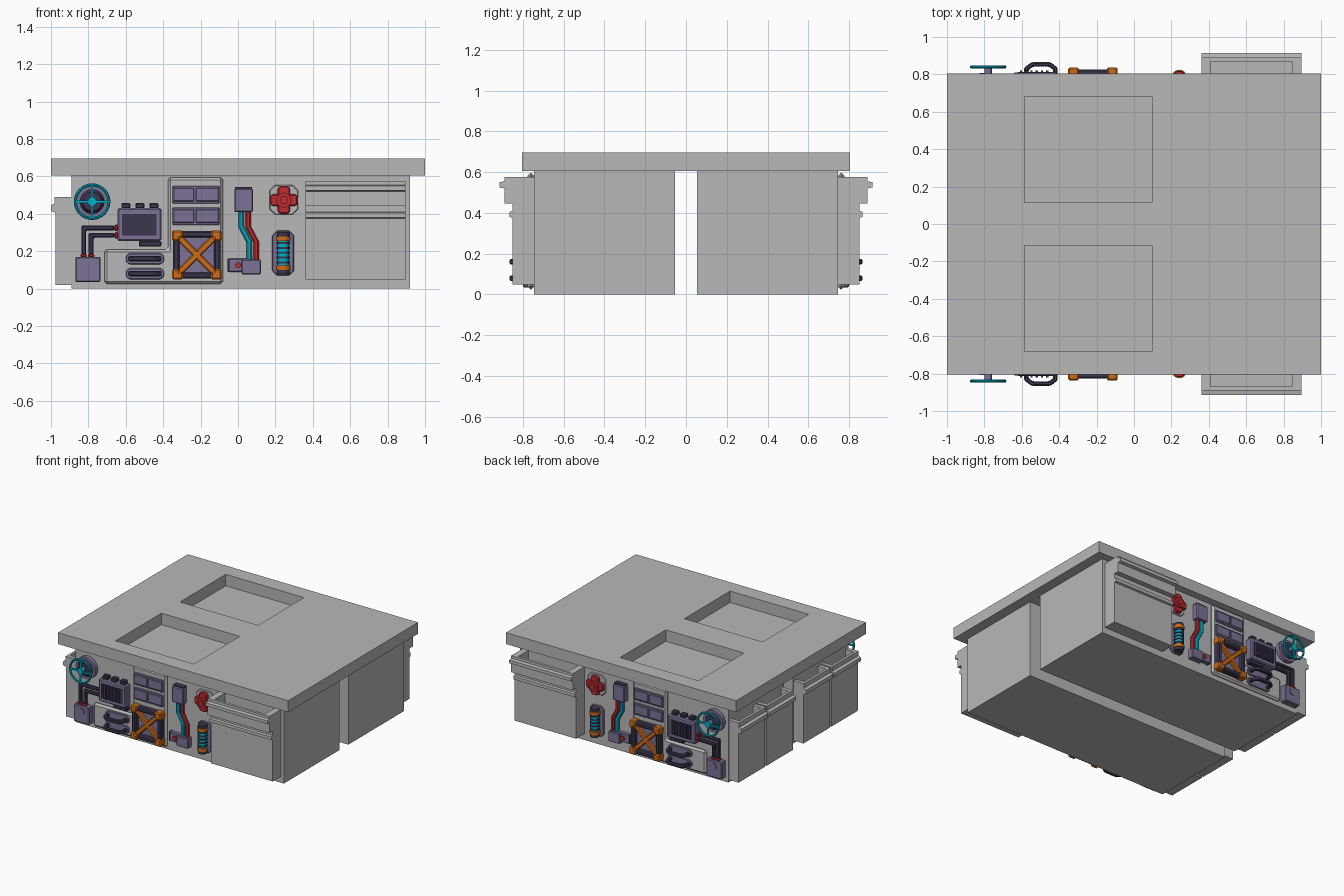
import bpy, bmesh, math
from mathutils import Matrix, Vector

if "Cube" in bpy.data.objects:
    bpy.data.objects.remove(bpy.data.objects["Cube"])

WALL = 0.745  # distance of the cabinet face from the centre


def material(name, rgb):
    m = bpy.data.materials.new(name)
    m.use_nodes = True
    m.diffuse_color = (*rgb, 1)
    m.node_tree.nodes["Principled BSDF"].inputs["Base Color"].default_value = (*rgb, 1)
    return m


GREY = material("concrete grey", (0.48, 0.48, 0.48))
PURPLE = material("purple grey metal", (0.2, 0.17, 0.3))
DARK = material("dark violet metal", (0.045, 0.037, 0.075))
TEAL = material("teal paint", (0.0, 0.45, 0.6))
ORANGE = material("orange paint", (0.62, 0.15, 0.01))
RED = material("red paint", (0.52, 0.025, 0.03))


def finish(name, bm, mat, bevel=0, mirror=True, smooth=False):
    """Turn a bmesh into an object, mirrored from front to back."""
    bmesh.ops.recalc_face_normals(bm, faces=bm.faces)
    mesh = bpy.data.meshes.new(name)
    bm.to_mesh(mesh)
    bm.free()
    mesh.materials.append(mat)
    obj = bpy.data.objects.new(name, mesh)
    bpy.context.collection.objects.link(obj)
    if smooth:
        bpy.ops.object.select_all(action="DESELECT")
        obj.select_set(True)
        bpy.context.view_layer.objects.active = obj
        bpy.ops.object.shade_smooth_by_angle()
    if bevel:
        b = obj.modifiers.new("Bevel", "BEVEL")
        b.width, b.segments, b.limit_method = bevel, 1, "ANGLE"
    if mirror:
        m = obj.modifiers.new("Mirror", "MIRROR")
        m.use_axis = (False, True, False)
        m.use_mirror_merge = False
    return obj


def extrude(bm, points, offset):
    """Close a polygon of 3D points and extrude it by an offset."""
    face = bm.faces.new([bm.verts.new(p) for p in points])
    new = bmesh.ops.extrude_face_region(bm, geom=[face], use_keep_orig=True)
    verts = [v for v in new["geom"] if isinstance(v, bmesh.types.BMVert)]
    bmesh.ops.translate(bm, verts=verts, vec=offset)


def plate(name, outlines, d0, d1, mat, bevel=0):
    """Outlines in x and z, standing off the cabinet face from d0 to d1."""
    bm = bmesh.new()
    for pts in outlines:
        extrude(bm, [(x, -WALL - d0, z) for x, z in pts], (0, d0 - d1, 0))
    return finish(name, bm, mat, bevel)


def rect(x0, x1, z0, z1, c=0):
    """Rectangle outline, optionally with cut corners."""
    if not c:
        return [(x0, z0), (x1, z0), (x1, z1), (x0, z1)]
    return [(x0 + c, z0), (x1 - c, z0), (x1, z0 + c), (x1, z1 - c),
            (x1 - c, z1), (x0 + c, z1), (x0, z1 - c), (x0, z0 + c)]


def strip(path, w):
    """Outline of a path of constant width with mitred corners."""
    p = [Vector(q) for q in path]
    left, right = [], []
    for i, q in enumerate(p):
        a = (q - p[i - 1]).normalized() if i else (p[1] - q).normalized()
        b = (p[i + 1] - q).normalized() if i < len(p) - 1 else a
        n = Vector((-a.y - b.y, a.x + b.x)).normalized()
        n *= w / 2 / n.dot(Vector((-a.y, a.x)))
        left.append(tuple(q + n))
        right.append(tuple(q - n))
    return left + right[::-1]


def disc(name, x, z, r, d0, d1, mat, r2=None, sides=24):
    """Round part facing outward."""
    bm = bmesh.new()
    m = Matrix.Translation((x, -WALL - (d0 + d1) / 2, z)) @ Matrix.Rotation(math.pi / 2, 4, "X")
    bmesh.ops.create_cone(bm, cap_ends=True, segments=sides, radius1=r,
                          radius2=r if r2 is None else r2, depth=d1 - d0, matrix=m)
    return finish(name, bm, mat, smooth=True)


def rods(name, spans, x, d, r, mat):
    """Upright cylinders stacked on one axis, one for each height span."""
    bm = bmesh.new()
    for z0, z1 in spans:
        bmesh.ops.create_cone(bm, cap_ends=True, segments=16, radius1=r, radius2=r, depth=z1 - z0,
                              matrix=Matrix.Translation((x, -WALL - d, (z0 + z1) / 2)))
    return finish(name, bm, mat, smooth=True)


def drawer(name, profile, wall, floor, start, width, place):
    """Open-topped bin: a hollow section between two solid ends."""
    bm = bmesh.new()
    top_out, top = profile[-1]
    trough = [(top_out - 0.02, top), (top_out - 0.02, floor), (0, floor)]
    for pts, s, w in ((profile + [(0, top)], start, wall),
                      (profile + trough, start + wall, width - 2 * wall),
                      (profile + [(0, top)], start + width - wall, wall)):
        p0, p1 = Vector(place(0, s, 0)), Vector(place(0, s + w, 0))
        extrude(bm, [place(d, s, z) for d, z in pts], p1 - p0)
    return finish(name, bm, GREY)


# Roof slab with two square pits
xs, ys = (-1, -0.585, 0.095, 1), (-0.805, -0.683, -0.115, 0.115, 0.683, 0.805)
bm = bmesh.new()
grid = [[bm.verts.new((x, y, 0.605)) for y in ys] for x in xs]
cells = [bm.faces.new((grid[i][j], grid[i + 1][j], grid[i + 1][j + 1], grid[i][j + 1]))
         for i in range(3) for j in range(5) if not (i == 1 and j in (1, 3))]
top = bmesh.ops.extrude_face_region(bm, geom=cells, use_keep_orig=True)["geom"]
bmesh.ops.translate(bm, verts=[v for v in top if isinstance(v, bmesh.types.BMVert)], vec=(0, 0, 0.09))
finish("roof_slab", bm, GREY, mirror=False)

# Cabinet blocks
plate("cabinet_block", [rect(-0.89, 0.92, 0, 0.605)], 0.055 - WALL, 0, GREY)

# Large bins on the long sides
big = [(0, .05), (.105, .05), (.105, .375), (.12, .38), (.12, .405), (.105, .41), (.105, .445),
       (.145, .445), (.145, .52), (.17, .525), (.17, .55), (.145, .555), (.145, .575)]
drawer("large_bin", big, 0.05, 0.45, 0.36, 0.535, lambda d, s, z: (s, -WALL - d, z))

# Small bins on the short side
small = [(0, .02), (.085, .02), (.085, .405), (.11, .415), (.11, .445), (.09, .455), (.09, .49)]
for label, start in (("inner", 0.065), ("outer", 0.41)):
    drawer(label + "_small_bin", small, 0.03, 0.42, start, 0.33, lambda d, s, z: (-0.89 - d, -s, z))

# Raised corner-shaped panel
ell = [(-.715, .025), (-.08, .025), (-.08, .595), (-.375, .595), (-.375, .21), (-.715, .21)]
plate("corner_panel", [ell], 0, 0.032, GREY, 0.014)

# Valve wheel
disc("valve_base", -0.78, 0.465, 0.085, 0, 0.035, PURPLE)
disc("valve_collar", -0.78, 0.465, 0.065, 0.035, 0.06, DARK, 0.05)
disc("valve_stem", -0.78, 0.465, 0.02, 0.06, 0.1, PURPLE)
disc("valve_hub", -0.78, 0.465, 0.024, 0.088, 0.102, TEAL)
plate("valve_spokes", [rect(-.87, -.69, .459, .471), rect(-.786, -.774, .375, .555)], 0.09, 0.1, TEAL)
bpy.ops.mesh.primitive_torus_add(major_radius=0.09, minor_radius=0.008, major_segments=32, minor_segments=8)
rim = bpy.context.object
rim.name = "valve_rim"
rim.data.transform(Matrix.Translation((-0.78, -WALL - 0.095, 0.465)) @ Matrix.Rotation(math.pi / 2, 4, "X"))
rim.data.materials.append(TEAL)
bpy.ops.object.shade_smooth_by_angle()
mod = rim.modifiers.new("Mirror", "MIRROR")
mod.use_axis = (False, True, False)
mod.use_mirror_merge = False

# Radiator with caps and grille
plate("radiator", [rect(-.645, -.41, .255, .43)], 0, 0.065, PURPLE, 0.008)
plate("radiator_caps", [rect(x - .024, x + .024, .43, .458) for x in (-.6, -.525, -.45)]
      + [rect(-.53, -.41, .225, .255)], 0.01, 0.05, DARK, 0.005)
plate("radiator_grille", [rect(-.62, -.435, .285, .4)], 0.065, 0.069, DARK)
plate("radiator_slats", [rect(x / 1000, x / 1000 + .012, .29, .395) for x in range(-610, -445, 28)],
      0.069, 0.077, DARK)

# Bent pipes down to the junction box
bends = [[(-.66, .325), (-.825, .325), (-.825, .18)], [(-.66, .285), (-.785, .285), (-.785, .18)]]
plate("bent_pipes", [strip(p, .026) for p in bends], 0.015, 0.041, DARK, 0.007)
plate("pipe_collars", [rect(-.66, -.643, z - .017, z + .017) for z in (.285, .325)]
      + [rect(x - .017, x + .017, .168, .185) for x in (-.825, -.785)], 0.011, 0.046, RED, 0.005)
plate("junction_box", [rect(-.87, -.735, .035, .17)], 0, 0.055, PURPLE, 0.006)
disc("junction_knob", -0.8, 0.125, 0.026, 0.055, 0.062, PURPLE)

# Twin grab handles
plate("handle_bases", [rect(-.6, -.395, z - .03, z + .03, .018) for z in (.16, .08)],
      0.03, 0.045, PURPLE, 0.004)
bm = bmesh.new()
arch = [(-.575, .04), (-.575, .085), (-.545, .108), (-.45, .108), (-.42, .085), (-.42, .04)]
for z in (.16, .08):
    extrude(bm, [(x, -WALL - d, z - .014) for x, d in strip(arch, .024)], (0, 0, .028))
finish("handle_bars", bm, DARK, 0.006)

# Pair of louvre panels
for label, z in (("upper", .455), ("lower", .34)):
    plate(label + "_panel", [rect(-.35, -.1, z, z + .095)], 0.03, 0.042, PURPLE, 0.004)
    plate(label + "_panel_inset", [rect(-.345, -.235, z + .012, z + .083),
                                   rect(-.225, -.105, z + .012, z + .083)], 0.042, 0.05, PURPLE, 0.003)

# Cross-braced hatch
plate("hatch_back", [rect(-.34, -.1, .06, .3, .03)], 0.03, 0.045, PURPLE)
plate("hatch_frame", [rect(-.32, -.12, z - .017, z + .017) for z in (.07, .29)]
      + [rect(x - .017, x + .017, .08, .28) for x in (-.33, -.11)], 0.03, 0.08, DARK, 0.008)
corners = [strip([(-.22 + s * .075, .18 + t * .112), (-.22 + s * .112, .18 + t * .112),
                  (-.22 + s * .112, .18 + t * .075)], .04) for s in (-1, 1) for t in (-1, 1)]
plate("hatch_corners", corners, 0.03, 0.092, ORANGE, 0.008)
plate("hatch_cross", [strip([(-.32, .08), (-.12, .28)], .034), strip([(-.32, .28), (-.12, .08)], .034)],
      0.045, 0.075, ORANGE, 0.006)

# Switch box with two cables
plate("switch_box", [rect(-.02, .08, .41, .535)], 0, 0.05, PURPLE, 0.006)
plate("switch_cap", [rect(-.015, .075, .53, .542)], 0, 0.04, DARK)
for label, x, mat in (("teal", .018, TEAL), ("red", .055, RED)):
    path = [(x, .415), (x, .33), (x + .042, .25), (x + .042, .14)]
    plate(label + "_cable", [strip(path, .028)], 0.008, 0.036, mat, 0.007)
plate("cable_foot", [rect(-.05, .1, .09, .16)], 0, 0.035, PURPLE, 0.004)
plate("cable_socket", [rect(.02, .122, .075, .155)], 0, 0.05, PURPLE, 0.005)
plate("foot_edge", [rect(-.055, -.047, .09, .16)], 0, 0.035, DARK)
disc("foot_button", 0, 0.125, 0.016, 0.035, 0.046, RED)

# Red stopcock on a grey plate
plate("stopcock_plate", [rect(.168, .322, .395, .555, .03)], 0, 0.015, GREY, 0.005)
plate("stopcock_arms", [rect(.17, .32, .442, .505, .012), rect(.212, .278, .4, .548, .012)],
      0.015, 0.045, RED, 0.006)
disc("stopcock_hub", 0.245, 0.473, 0.04, 0.04, 0.06, RED)
disc("stopcock_cap", 0.245, 0.473, 0.022, 0.06, 0.07, RED)

# Coil canister
plate("coil_plate", [rect(.183, .3, .07, .31, .025)], 0, 0.018, PURPLE, 0.005)
rods("coil_core", [(.11, .27)], .242, .04, .031, TEAL)
rods("coil_rings", [(.135 + i * .026, .145 + i * .026) for i in range(5)], .242, .04, .037, DARK)
rods("coil_bands", [(.1, .125), (.255, .28)], .242, .04, .04, ORANGE)
rods("coil_caps", [(.078, .1), (.28, .302)], .242, .04, .034, DARK)
